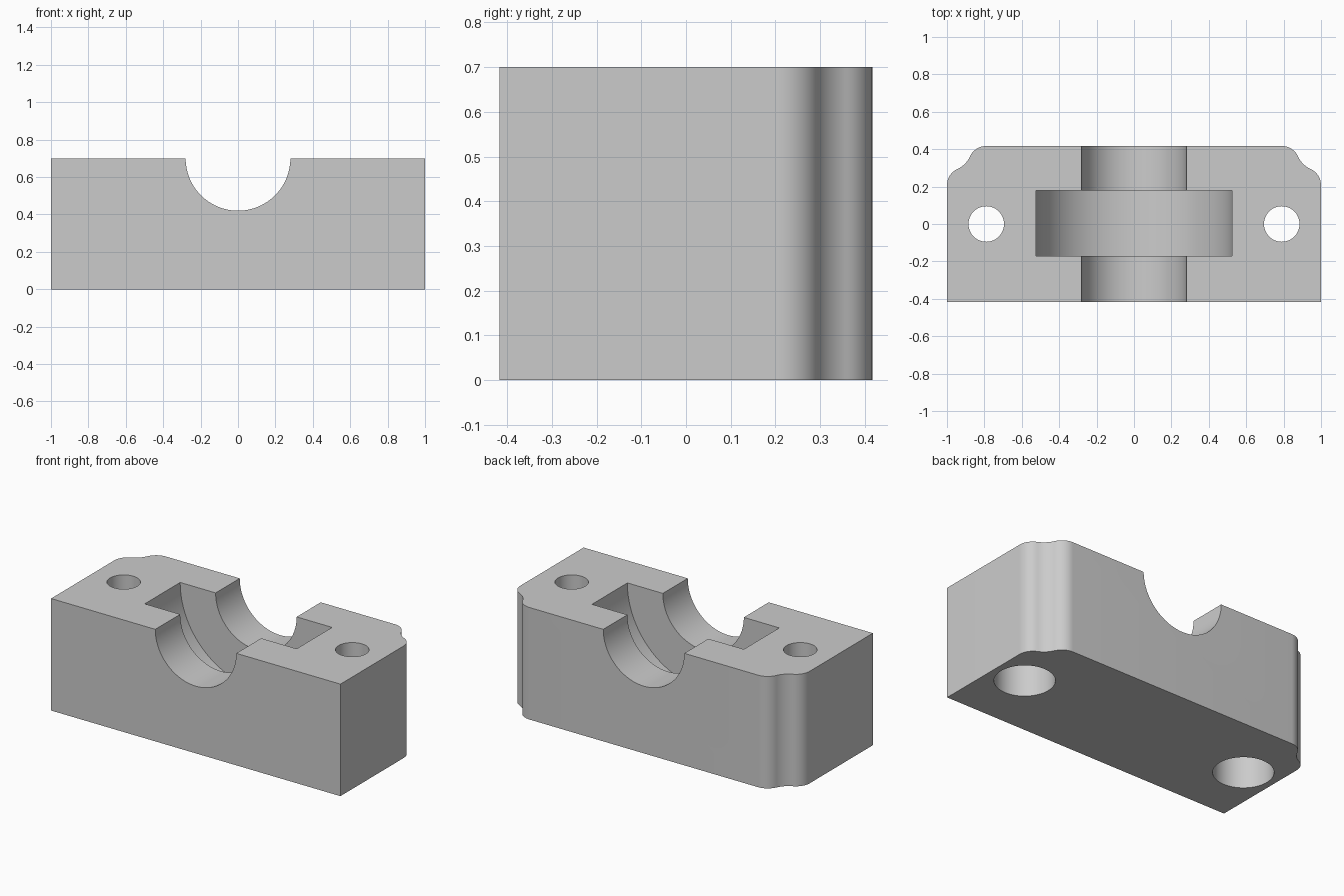
import bpy, bmesh, math
from mathutils import Matrix

if "Cube" in bpy.data.objects:
    bpy.data.objects.remove(bpy.data.objects["Cube"])

W, D, H = 1.0, 0.417, 0.7      # half width, half depth, height

grey = bpy.data.materials.new("plain grey")
grey.diffuse_color = (0.6, 0.6, 0.6, 1)
grey.use_nodes = True
grey.node_tree.nodes["Principled BSDF"].inputs["Base Color"].default_value = grey.diffuse_color


def arc(cx, cy, r, a0, a1, n=10):
    return [(cx + r * math.cos(a0 + (a1 - a0) * i / n),
             cy + r * math.sin(a0 + (a1 - a0) * i / n)) for i in range(n + 1)]


# Wavy back corner: convex, concave, convex arcs, symmetric about the diagonal
L, R = 0.21, 0.135
r = (L * L - R * R) / (2 * R)
t = math.atan2(r, L)
corner = arc(W - r, D - L, r, 0, math.pi / 2 - t)
corner += arc(W, D, R, 1.5 * math.pi - t, math.pi + t, 14)[1:]
corner += arc(W - L, D - r, r, t, math.pi / 2)[1:]

# Block: plan profile extruded upwards
outline = [(W, -D)] + corner
outline += [(-x, y) for x, y in reversed(outline)]
bm = bmesh.new()
base = bm.faces.new([bm.verts.new((x, y, 0)) for x, y in outline])
top = bmesh.ops.extrude_face_region(bm, geom=[base])["geom"]
bmesh.ops.translate(bm, vec=(0, 0, H),
                    verts=[v for v in top if isinstance(v, bmesh.types.BMVert)])
bmesh.ops.recalc_face_normals(bm, faces=bm.faces)
mesh = bpy.data.meshes.new("bearing_block")
bm.to_mesh(mesh)
bm.free()
mesh.materials.append(grey)
block = bpy.data.objects.new("bearing_block", mesh)
bpy.context.collection.objects.link(block)
bpy.context.view_layer.objects.active = block
block.select_set(True)


def cut(name, radius, length, centre, along_y=False, segments=64):
    """Subtract a cylinder from the block."""
    rot = Matrix.Rotation(math.pi / 2, 4, 'X') if along_y else Matrix()
    cb = bmesh.new()
    bmesh.ops.create_cone(cb, cap_ends=True, segments=segments, radius1=radius,
                          radius2=radius, depth=length,
                          matrix=Matrix.Translation(centre) @ rot)
    me = bpy.data.meshes.new(name)
    cb.to_mesh(me)
    cb.free()
    me.materials.append(grey)
    cutter = bpy.data.objects.new(name, me)
    cutter.hide_render = True
    bpy.context.collection.objects.link(cutter)
    mod = block.modifiers.new(name, 'BOOLEAN')
    mod.operation, mod.solver, mod.object = 'DIFFERENCE', 'EXACT', cutter
    bpy.ops.object.modifier_apply(modifier=name)
    bpy.data.objects.remove(cutter)


# Shaft channel and the wider bearing groove
cut("shaft_channel", 0.28, 2, (0, 0, H), True, 96)
cut("bearing_groove", 0.525, 0.35, (0, 0.004, H), True, 128)

# Bolt holes with counterbores from below
for s in (-1, 1):
    cut("bolt_hole", 0.095, 2, (s * 0.79, 0, 0.5))
    cut("counterbore", 0.17, 0.42, (s * 0.79, 0, 0))

bpy.ops.object.shade_smooth_by_angle(angle=math.radians(30))
